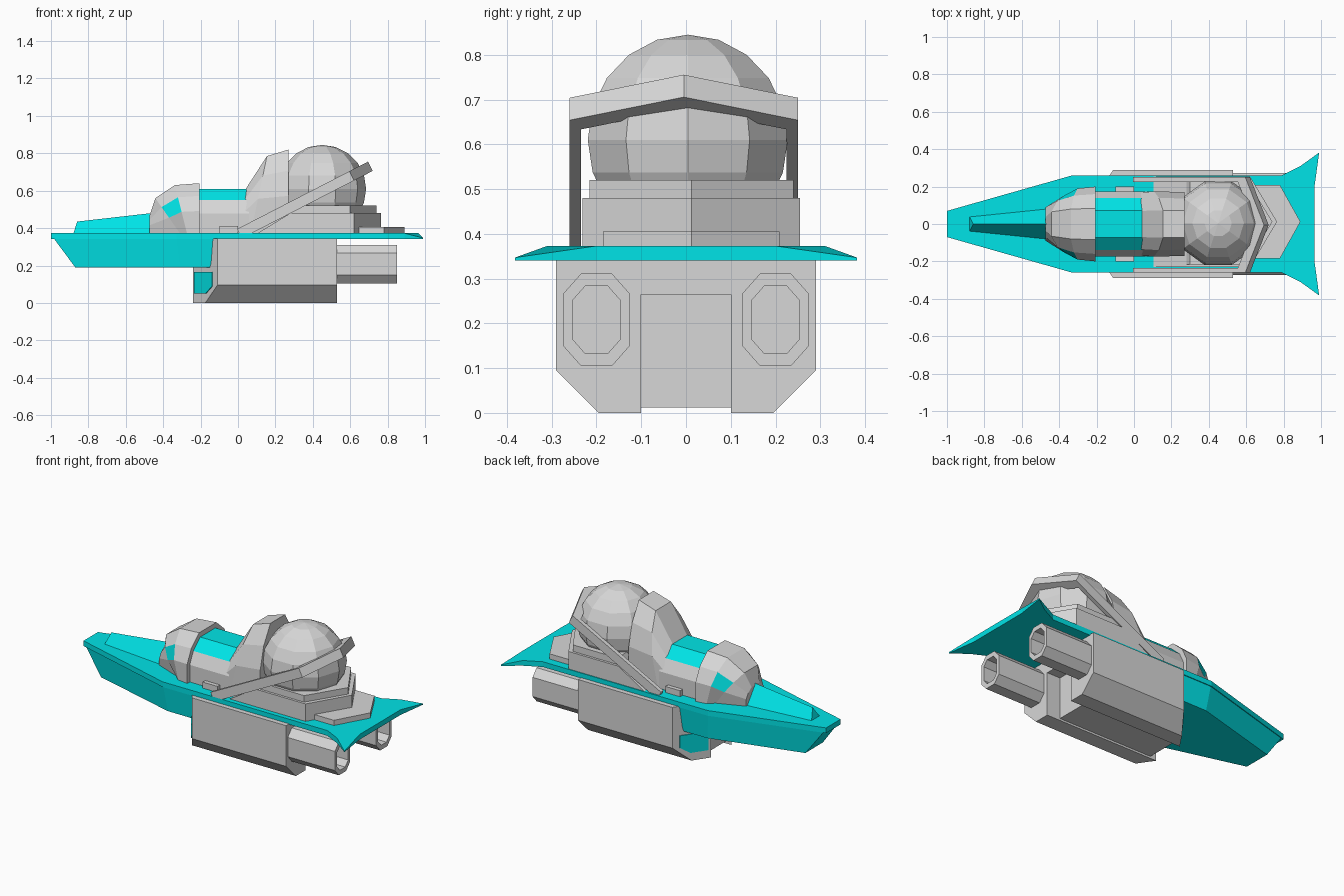
import bpy, bmesh, math
from mathutils import Matrix

cube = bpy.data.objects.get("Cube")
if cube:
    bpy.data.objects.remove(cube, do_unlink=True)


def material(name, rgb):
    m = bpy.data.materials.new(name)
    m.use_nodes = True
    m.diffuse_color = (*rgb, 1)
    bsdf = next(n for n in m.node_tree.nodes if n.type == 'BSDF_PRINCIPLED')
    bsdf.inputs["Base Color"].default_value = (*rgb, 1)
    return m


grey = material("light_grey", (0.68, 0.68, 0.68))
teal = material("hull_cyan", (0.0, 0.79, 0.82))
glass = material("window_cyan", (0.0, 0.98, 1.0))


def finish(name, bm, mats, rule=None):
    bmesh.ops.recalc_face_normals(bm, faces=bm.faces)
    if rule:
        for f in bm.faces:
            f.material_index = int(rule(f.calc_center_median()))
    me = bpy.data.meshes.new(name)
    bm.to_mesh(me)
    bm.free()
    for m in mats:
        me.materials.append(m)
    ob = bpy.data.objects.new(name, me)
    bpy.context.collection.objects.link(ob)


def loft(name, rings, mats, rule=None):
    """Skin consecutive rings of points and cap the ends."""
    bm = bmesh.new()
    vs = [[bm.verts.new(p) for p in r] for r in rings]
    for a, b in zip(vs, vs[1:]):
        for i in range(len(a)):
            j = (i + 1) % len(a)
            bm.faces.new((a[i], a[j], b[j], b[i]))
    bm.faces.new(vs[0])
    bm.faces.new(vs[-1])
    finish(name, bm, mats, rule)


def mirrored(half):
    """Complete an outline given on the +y side."""
    return half + [(x, -y) for x, y in reversed(half) if y > 0]


def box(name, x0, x1, y0, y1, z0, z1, mat):
    loft(name, [[(x0, y0, z), (x1, y0, z), (x1, y1, z), (x0, y1, z)] for z in (z0, z1)], [mat])


ARCH = [(1, 0), (1, .45), (.8, .75), (.42, 1)]
ARCH += [(-y, z) for y, z in reversed(ARCH)]


def arch(x, half_width, top, lean=0):
    """Arched cross-section; lean shifts it along x with height."""
    ring = []
    for y, t in ARCH:
        z = .37 + t * (top - .37)
        ring.append((x + lean * z, y * half_width, z))
    return ring


# Deck: flat plate with drooping tail fins
deck = mirrored([(-1, .07), (-.33, .26), (.79, .26), (.89, .31), (.99, .382), (.965, .2)])
loft("deck", [[(x, y, .341) for x, y in deck],
              [(x, y, .347 if abs(y) > .35 else .373) for x, y in deck]], [teal])

# Keel under the nose
keel_top = mirrored([(-.985, .07), (-.33, .255), (-.11, .255)])
keel_low = mirrored([(-.87, .085), (-.31, .238), (-.15, .238)])
loft("keel", [[(x, y, .19) for x, y in keel_low],
              [(x, y, .345) for x, y in keel_top]], [teal])

# Peaked ridge on the nose
loft("nose_ridge", [[(x, w, .37), (x + .02, 0, z), (x, -w, .37)]
                    for x, w, z in ((-.88, .04, .435), (-.44, .085, .485))], [teal])

# Front canopy with a slanted window on each cheek
loft("front_canopy",
     [arch(-.472, .09, .47), arch(-.05, .155, .56, -.7),
      arch(-.18, .19, .63, -.25), arch(-.205, .2, .64)],
     [grey, glass],
     lambda c: -.385 < c.x < -.31 and .475 < c.z < .545 and abs(c.y) > .1)

# Middle body with a glazed roof
loft("middle_body", [arch(-.21, .175, .61), arch(.06, .175, .61)],
     [grey, glass], lambda c: c.z > .53)

# Hood leaning back against the dome
loft("hood", [arch(-.03, .165, .57, .08), arch(-.01, .175, .785, .21),
              arch(.27, .17, .82)], [grey])

# Round dome
bm = bmesh.new()
bmesh.ops.create_uvsphere(bm, u_segments=10, v_segments=10, radius=.235,
                          matrix=Matrix.Translation((.45, .004, .61))
                          @ Matrix.Rotation(math.pi / 2, 4, 'Z'))
finish("dome", bm, [grey])

# Stepped base with pointed rear and sloping front
for name, low, high, corner, tip, w, z0, z1 in (
        ("base_lower", .1, .28, .62, .765, .243, .37, .48),
        ("base_upper", .28, .3, .6, .74, .228, .48, .52),
        ("rear_step", .6, .6, .78, .89, .197, .37, .405)):
    loft(name, [[(x, y + .012, z) for x, y in mirrored([(front, w), (corner, w), (tip, 0)])]
                for front, z in ((low, z0), (high, z1))], [grey])

# Sloping guard rail, a pointed U in plan
rail = [(0, .255), (.6, .255), (.7, 0), (.6, -.255), (0, -.255),
        (0, -.23), (.56, -.23), (.65, 0), (.56, .23), (0, .23)]
loft("guard_rail", [[(x + shift, y - .005, z + .515 * x) for x, y in rail]
                    for shift, z in ((.02, .345), (-.005, .395))], [grey])

# Twin lower hulls, front panels, side pads and engine nozzles
for side, s in (("left", 1), ("right", -1)):
    profile = [(.1, 0), (.195, 0), (.29, .095), (.29, .345), (.1, .345)]

    def cheek_y(x):
        return .1 + (x + .24) / .13 * .19

    # Each hull front is cut by a slanting vertical plane
    loft(side + "_lower_hull",
         [[(-.24 + (y - .1) / .19 * .13, s * y, z) for y, z in profile],
          [(.53, s * y, z) for y, z in profile]], [grey])

    # Cyan plate on the slanted front
    loft(side + "_front_panel",
         [[(x - .825 * off, s * (cheek_y(x) + .565 * off), z)
           for x, z in ((-.23, .05), (-.17, .05), (-.135, .09), (-.135, .165), (-.23, .165))]
          for off in (-.003, .005)], [teal])

    box(side + "_pad", -.1, 0, s * .165, s * .2, .37, .41, grey)

    # Hollow octagonal nozzle
    def octagon(x, a, b):
        return [(x, s * .2 + a * u, .208 + b * v) for u, v in
                ((1, .57), (.47, 1), (-.47, 1), (-1, .57),
                 (-1, -.57), (-.47, -1), (.47, -1), (1, -.57))]
    loft(side + "_nozzle", [octagon(.52, .074, .103), octagon(.85, .074, .103),
                            octagon(.85, .054, .075), octagon(.6, .054, .075)], [grey])

# Centre beam between the hulls
box("centre_beam", -.2, .44, -.1, .1, .012, .265, grey)
box("centre_roof", -.11, .53, -.1, .1, .265, .345, grey)
